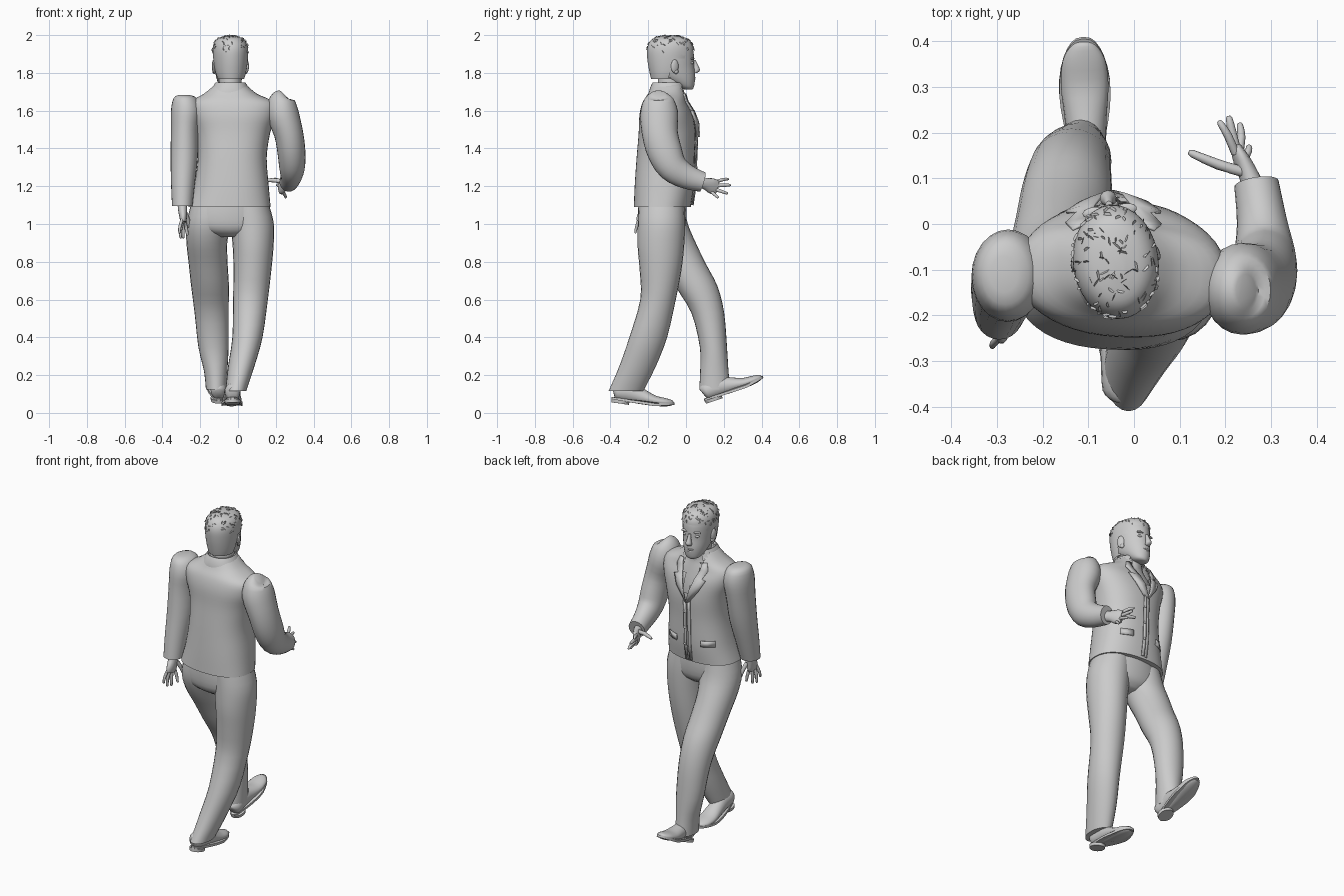
import bpy, bmesh, math, random
from mathutils import Vector, Matrix
from mathutils.bvhtree import BVHTree

if "Cube" in bpy.data.objects:
    bpy.data.objects.remove(bpy.data.objects["Cube"])
random.seed(4)

GREY = bpy.data.materials.new("plain_grey")
GREY.use_nodes = True
GREY.diffuse_color = (0.6, 0.6, 0.6, 1)
GREY.node_tree.nodes["Principled BSDF"].inputs["Base Color"].default_value = (0.6, 0.6, 0.6, 1)


def finish(name, bm, matrix=None, angle=50):
    if matrix:
        bm.transform(matrix)
    bmesh.ops.recalc_face_normals(bm, faces=bm.faces)
    mesh = bpy.data.meshes.new(name)
    bm.to_mesh(mesh)
    bm.free()
    mesh.materials.append(GREY)
    ob = bpy.data.objects.new(name, mesh)
    bpy.context.collection.objects.link(ob)
    bpy.ops.object.select_all(action="DESELECT")
    ob.select_set(True)
    bpy.context.view_layer.objects.active = ob
    bpy.ops.object.shade_smooth_by_angle(angle=math.radians(angle))
    return ob


def smooth_path(rings, steps):
    """Catmull-Rom interpolation of (x, y, z, rx, ry) rings."""
    out, n = [], len(rings)
    for i in range(n - 1):
        quad = [rings[max(0, min(n - 1, i + k))] for k in (-1, 0, 1, 2)]
        for s in range(steps):
            t = s / steps
            out.append([0.5 * (2 * b + (c - a) * t + (2 * a - 5 * b + 4 * c - d) * t * t
                               + (3 * b - a - 3 * c + d) * t ** 3) for a, b, c, d in zip(*quad)])
    return out + [list(rings[-1])]


def loft(rings, sides=24, steps=3, flat=True, power=1.0, yaw=0.0):
    """Skin elliptical rings, either level or square to the path."""
    bm, rows = bmesh.new(), []
    rings = smooth_path(rings, steps)
    for i, (x, y, z, rx, ry) in enumerate(rings):
        u, v = Vector((math.cos(yaw), math.sin(yaw), 0)), Vector((-math.sin(yaw), math.cos(yaw), 0))
        if not flat:
            a, b = rings[max(0, i - 1)], rings[min(len(rings) - 1, i + 1)]
            t = (Vector(b[:3]) - Vector(a[:3])).normalized()
            u = (Vector((1, 0, 0)) - t * t.x).normalized()
            v = t.cross(u)
        row = []
        for k in range(sides):
            ang = math.tau * k / sides
            c, s = math.cos(ang), math.sin(ang)
            c, s = math.copysign(abs(c) ** power, c), math.copysign(abs(s) ** power, s)
            row.append(bm.verts.new(Vector((x, y, z)) + u * c * max(rx, .001) + v * s * max(ry, .001)))
        rows.append(row)
    for a, b in zip(rows, rows[1:]):
        for k in range(sides):
            j = (k + 1) % sides
            bm.faces.new((a[k], a[j], b[j], b[k]))
    bm.faces.new(rows[0])
    bm.faces.new(rows[-1])
    return bm


def ball(name, loc, size, matrix=None):
    bm = bmesh.new()
    bmesh.ops.create_uvsphere(bm, u_segments=14, v_segments=10, radius=1)
    bm.transform(Matrix.Translation(loc) @ Matrix.Diagonal((*size, 1)))
    return finish(name, bm, matrix)


# Jacket body, opened in a V at the chest
MID = -0.045
jacket = loft([(-.045, -.125, 1.09, .218, .15), (-.035, -.115, 1.2, .198, .156),
               (-.03, -.108, 1.35, .182, .153), (-.025, -.1, 1.48, .195, .15),
               (-.025, -.105, 1.58, .225, .14), (-.03, -.11, 1.645, .22, .118),
               (-.04, -.1, 1.69, .14, .1), (-.04, -.095, 1.735, .085, .082)],
              sides=48, steps=4, power=.85, yaw=-.06)
tree = BVHTree.FromBMesh(jacket)


def chest(x, z, lift):
    hit = tree.ray_cast(Vector((x, 1, z)), Vector((0, -1, 0)))[0]
    return Vector((x, (hit.y if hit else -.05) + lift, z))


gone = [f for f in jacket.faces if f.calc_center_median().y > -.05 and
        abs(f.calc_center_median().x - MID) < (f.calc_center_median().z - 1.47) * .3]
bmesh.ops.delete(jacket, geom=gone, context="FACES")
finish("jacket_body", jacket)

# Shirt inside the jacket
finish("shirt", loft([(-.04, -.11, 1.3, .14, .12), (-.035, -.11, 1.5, .16, .13),
                      (-.04, -.11, 1.62, .15, .105), (-.04, -.1, 1.68, .09, .08),
                      (-.04, -.09, 1.74, .068, .07)]))


def plate(name, rows, thick=.006):
    """Strip lying on the chest; rows hold inner x, outer x, z, inner lift, outer lift."""
    bm, pts = bmesh.new(), []
    for a, b, z, la, lb in rows:
        pts.append([bm.verts.new(chest(a + (b - a) * t, z, la + (lb - la) * t)) for t in (0, .5, 1)])
    for p, q in zip(pts, pts[1:]):
        for k in range(2):
            bm.faces.new((p[k], p[k + 1], q[k + 1], q[k]))
    ob = finish(name, bm)
    ob.modifiers.new("thickness", "SOLIDIFY").thickness = thick


# Lapels, front edges, pocket flaps and buttons
for side, s in (("left", 1), ("right", -1)):
    def row(a, b, z, la=.008, lb=.006):
        return MID + s * a, MID + s * b, z, la, lb
    plate(side + "_lapel", [row(.0, .015, 1.46, .024), row(.022, .075, 1.54, .026, .012),
                            row(.04, .105, 1.6, .018, .01), row(.042, .08, 1.605, .016),
                            row(.058, .105, 1.65), row(.065, .09, 1.69)])
    plate(side + "_front_edge", [row(.003, .02, z) for z in (1.1, 1.2, 1.3, 1.4, 1.47)])
    plate(side + "_pocket_flap", [row(.08, .15, z) for z in (1.2, 1.235)])
for z in (1.2, 1.3, 1.4):
    ball("jacket_button", chest(MID + .015, z, .012), (.008, .005, .008))

# Turned-down collar around the neck
bm = loft([(-.04, -.1, 1.675, .13, .1), (-.04, -.1, 1.715, .1, .092), (-.04, -.095, 1.75, .078, .08),
           (-.04, -.092, 1.74, .07, .072)], sides=36, power=.9)
bmesh.ops.delete(bm, geom=[f for f in bm.faces if len(f.verts) > 4 or
                           (f.calc_center_median().y > -.06 and abs(f.calc_center_median().x - MID) < .05)],
                 context="FACES")
finish("jacket_collar", bm)

# Sleeves
finish("right_sleeve", loft([(-.285, -.11, 1.683, .03, .04), (-.28, -.11, 1.665, .062, .08),
                             (-.275, -.112, 1.6, .08, .1), (-.282, -.12, 1.5, .073, .095),
                             (-.285, -.14, 1.35, .072, .085), (-.292, -.172, 1.2, .062, .07),
                             (-.295, -.195, 1.095, .054, .058)]))
finish("left_sleeve", loft([(.245, -.145, 1.685, .03, .035), (.235, -.145, 1.665, .065, .075),
                            (.235, -.142, 1.59, .085, .1), (.268, -.138, 1.48, .077, .095),
                            (.283, -.112, 1.38, .074, .092), (.286, -.07, 1.3, .068, .08),
                            (.28, .005, 1.25, .055, .065), (.268, .088, 1.222, .049, .053)], flat=False))

# Trousers
finish("trouser_seat", loft([(-.045, -.125, 1.14, .19, .125), (-.045, -.125, 1.05, .215, .128),
                             (-.04, -.125, .97, .2, .115), (-.035, -.12, .93, .07, .07)]))
finish("right_trouser_leg", loft([(-.15, -.12, 1.1, .1, .11), (-.158, -.11, 1.0, .115, .12),
                                  (-.165, -.07, .9, .108, .122), (-.158, -.01, .79, .103, .115),
                                  (-.148, .055, .67, .1, .112), (-.14, .115, .53, .09, .087),
                                  (-.13, .145, .35, .08, .072), (-.118, .15, .22, .062, .075),
                                  (-.115, .152, .125, .055, .082)]))
finish("left_trouser_leg", loft([(.06, -.13, 1.1, .105, .12), (.075, -.13, 1.0, .115, .125),
                                 (.08, -.133, .88, .108, .123), (.076, -.135, .75, .1, .11),
                                 (.066, -.148, .6, .092, .094), (.05, -.2, .4, .08, .1),
                                 (.018, -.255, .25, .07, .097), (-.012, -.318, .115, .055, .092)]))


# Shoes: upper, sole and heel, built along +y and then tilted
def shoe(side, loc, pitch, yaw):
    m = Matrix.Translation(loc) @ Matrix.Rotation(yaw, 4, "Z") @ Matrix.Rotation(pitch, 4, "X")
    upper = [(0, .0, .05, .02, .03), (0, .02, .055, .04, .045), (0, .09, .06, .043, .052),
             (0, .15, .048, .046, .042), (0, .22, .036, .052, .028), (0, .28, .036, .046, .022),
             (0, .315, .038, .025, .014), (0, .322, .038, .008, .006)]
    finish(side + "_shoe_upper", loft(upper, flat=False, sides=20), m)
    bm = bmesh.new()
    outline = []
    for k in range(32):
        a = math.tau * k / 32
        t = .5 - .5 * math.cos(a)
        width = .047 + .012 * math.sin((t - .35) * 4)
        y = -.005 + .335 * t
        lift = max(0, t - .7) * .07
        outline.append(bm.verts.new((math.copysign(abs(math.sin(a)) ** .75, math.sin(a)) * width, y, .008 + lift)))
    face = bm.faces.new(outline)
    top = bmesh.ops.extrude_face_region(bm, geom=[face])["geom"]
    bmesh.ops.translate(bm, verts=[v for v in top if isinstance(v, bmesh.types.BMVert)], vec=(0, 0, .014))
    finish(side + "_shoe_sole", bm, m, 30)
    finish(side + "_shoe_heel", loft([(0, .045, -.006, .04, .046), (0, .045, .012, .042, .048)], steps=1), m, 30)


shoe("right", (-.102, .105, .055), math.radians(18), .03)
shoe("left", (-.028, -.392, .062), math.radians(-8.5), .02)


# Hands: a palm and five tapering digits
def hand(side, palm, digits):
    finish(side + "_palm", loft(palm, sides=14, flat=False))
    for name, a, b, c, r in digits:
        finish(side + "_" + name, loft([(*a, r, r), (*b, r * .95, r * .95), (*c, r * .7, r * .7),
                                        (*(Vector(c) + (Vector(c) - Vector(b)) * .15), r * .2, r * .2)],
                                       sides=10, steps=2, flat=False))


hand("left", [(.265, .07, 1.222, .026, .03), (.252, .105, 1.213, .022, .032),
              (.235, .14, 1.2, .018, .042), (.224, .165, 1.193, .013, .036)],
     [("thumb", (.238, .115, 1.225), (.185, .13, 1.232), (.128, .154, 1.23), .012),
      ("index_finger", (.222, .155, 1.222), (.205, .195, 1.235), (.188, .222, 1.238), .0095),
      ("middle_finger", (.225, .158, 1.203), (.215, .2, 1.205), (.208, .232, 1.206), .01),
      ("ring_finger", (.23, .155, 1.183), (.235, .19, 1.172), (.232, .217, 1.162), .0095),
      ("little_finger", (.238, .135, 1.17), (.25, .158, 1.15), (.252, .17, 1.14), .0085)])
hand("right", [(-.295, -.195, 1.12, .026, .03), (-.293, -.205, 1.075, .024, .032),
               (-.29, -.22, 1.035, .02, .042), (-.29, -.225, 1.01, .015, .036)],
     [("thumb", (-.28, -.185, 1.06), (-.265, -.165, 1.02), (-.258, -.155, .985), .012),
      ("index_finger", (-.285, -.2, 1.02), (-.275, -.195, .98), (-.268, -.195, .945), .0095),
      ("middle_finger", (-.29, -.218, 1.015), (-.292, -.22, .97), (-.29, -.222, .93), .01),
      ("ring_finger", (-.294, -.235, 1.015), (-.304, -.24, .97), (-.304, -.242, .93), .0095),
      ("little_finger", (-.296, -.25, 1.025), (-.308, -.262, .985), (-.31, -.268, .955), .0085)])

# Head, modelled about its own middle and turned slightly
TURN = Matrix.Translation((-.042, -.065, 0)) @ Matrix.Rotation(.12, 4, "Z")
finish("neck", loft([(-.04, -.09, 1.64, .07, .07), (-.04, -.085, 1.72, .06, .066),
                     (-.042, -.08, 1.8, .06, .068)]))
finish("head", loft([(0, .08, 1.712, .02, .018), (0, .066, 1.722, .042, .04), (0, .04, 1.75, .06, .072),
                     (0, .014, 1.785, .073, .1), (0, -.004, 1.83, .082, .113), (0, -.012, 1.87, .087, .12),
                     (0, -.016, 1.92, .089, .12), (0, -.02, 1.96, .08, .105),
                     (0, -.02, 1.985, .05, .07), (0, -.02, 1.992, .01, .015)], sides=32), TURN)
finish("nose", loft([(0, .106, 1.868, .008, .01), (0, .116, 1.84, .011, .014), (0, .122, 1.815, .018, .018),
                     (0, .114, 1.8, .014, .012)], sides=12), TURN)
ball("upper_lip", (0, .105, 1.775), (.025, .012, .007), TURN)
ball("lower_lip", (0, .102, 1.763), (.021, .013, .008), TURN)
ball("chin", (0, .085, 1.732), (.03, .022, .02), TURN)
for side, s in (("left", 1), ("right", -1)):
    ball(side + "_eye", (s * .034, .09, 1.853), (.016, .012, .008), TURN)
    ball(side + "_brow", (s * .035, .094, 1.876), (.025, .013, .006), TURN)
    tilt = TURN @ Matrix.Translation((s * .087, -.005, 1.835)) @ Matrix.Rotation(s * .35, 4, "Z")
    ball(side + "_ear", (0, 0, 0), (.01, .022, .036), tilt)
    ball(side + "_ear_lobe", (0, .008, -.028), (.009, .013, .013), tilt)

# Short hair: a trimmed shell with a stepped hairline, and loose tufts
bm = loft([(0, -.04, 1.76, .066, .078), (0, -.03, 1.8, .08, .098), (0, -.022, 1.86, .09, .117),
           (0, -.018, 1.92, .0935, .125), (0, -.018, 1.96, .085, .112), (0, -.018, 1.985, .06, .085),
           (0, -.018, 1.997, .015, .03)], sides=40, steps=4)


def is_skin(p):
    return p.z < (1.925 if p.y > .045 else 1.875 if p.y > -.03 else 1.77)


bmesh.ops.delete(bm, geom=[f for f in bm.faces if is_skin(f.calc_center_median())], context="FACES")
crown = [f for f in bm.faces if f.calc_center_median().z > 1.9]
spots = [(f.calc_center_median(), f.normal.copy()) for f in random.sample(crown, 110)]
finish("hair_shell", bm, TURN)
bm = bmesh.new()
for p, n in spots:
    n = Vector((p.x, p.y + .018, (p.z - 1.88) * .9)).normalized()
    along = n.cross(Vector((random.uniform(-1, 1), random.uniform(-1, 1), .3))).normalized() * random.uniform(.006, .013)
    up = n * .005 + n.cross(along).normalized() * .003
    bm.faces.new([bm.verts.new(q) for q in (p - along, p + along, p + along * .6 + up, p - along * .6 + up)])
finish("hair_tufts", bm, TURN)
